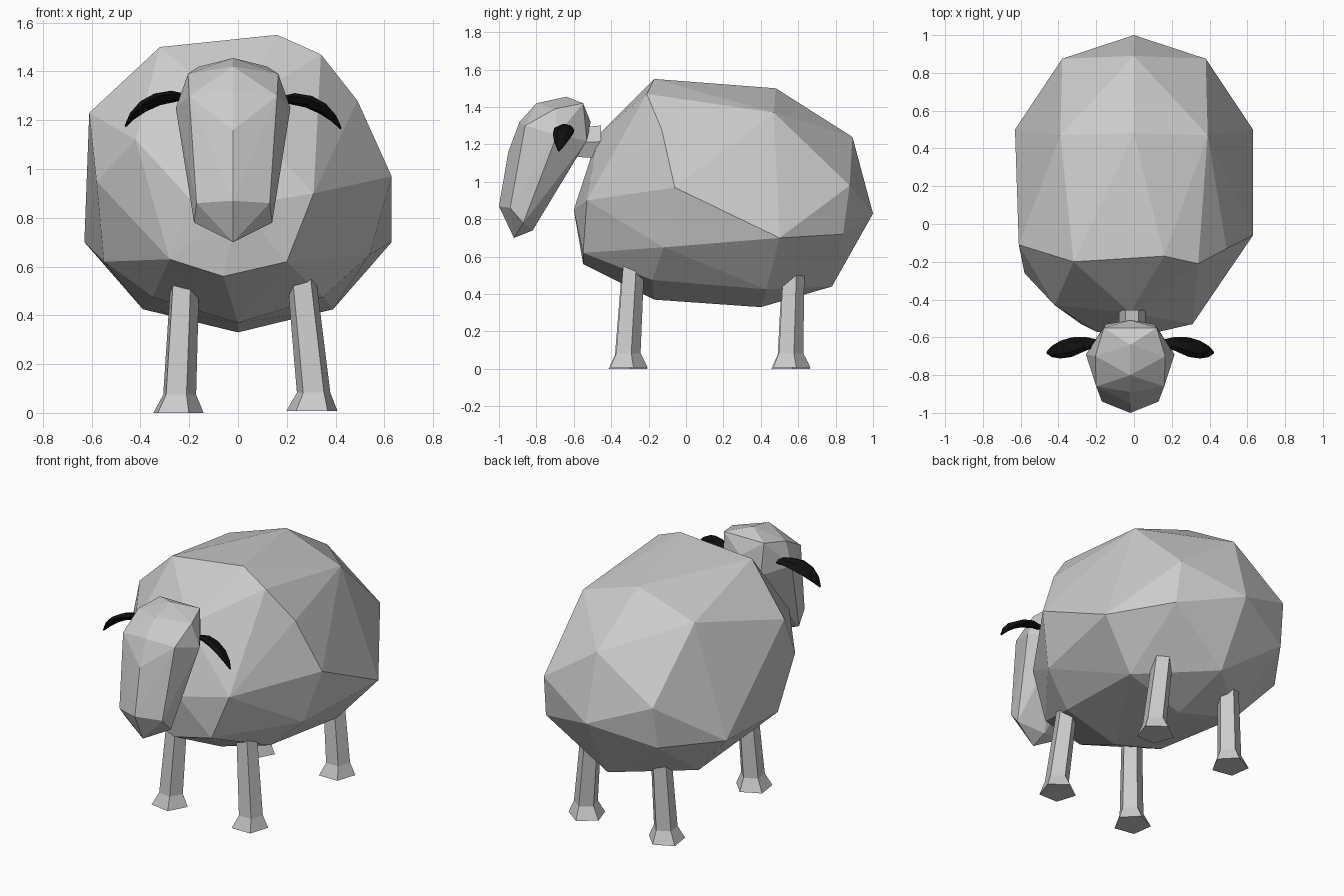
import bpy, bmesh, math
from mathutils import Vector

if "Cube" in bpy.data.objects:
    bpy.data.objects.remove(bpy.data.objects["Cube"])


def finish(name, bm, mat=None):
    bmesh.ops.recalc_face_normals(bm, faces=bm.faces[:])
    me = bpy.data.meshes.new(name)
    bm.to_mesh(me)
    bm.free()
    ob = bpy.data.objects.new(name, me)
    bpy.context.collection.objects.link(ob)
    if mat:
        me.materials.append(mat)
    return ob


def hull(name, points):
    bm = bmesh.new()
    for p in points:
        bm.verts.new(p)
    bmesh.ops.convex_hull(bm, input=bm.verts[:])
    loose = [v for v in bm.verts if not v.link_faces]
    bmesh.ops.delete(bm, geom=loose, context='VERTS')
    return finish(name, bm)


def mirrored(points, cx=0.0):
    out = []
    for x, y, z in points:
        out.append((cx + x, y, z))
        if x:
            out.append((cx - x, y, z))
    return out


def loft(name, rings, mat=None):
    bm = bmesh.new()
    loops = [[bm.verts.new(p) for p in r] for r in rings]
    n = len(rings[0])
    for a, b in zip(loops, loops[1:]):
        for i in range(n):
            j = (i + 1) % n
            bm.faces.new((a[i], a[j], b[j], b[i]))
    bm.faces.new(loops[0])
    bm.faces.new(loops[-1])
    return finish(name, bm, mat)


def ring(centre, u, v, n, turn=0.0):
    c, u, v = Vector(centre), Vector(u), Vector(v)
    angles = [turn + math.tau * i / n for i in range(n)]
    return [c + u * math.cos(a) + v * math.sin(a) for a in angles]


# Faceted woolly body: symmetric rump, irregular chest and shoulders
rump = mirrored([
    (0, 1.0, 0.83), (0, 0.89, 1.24), (0.38, 0.875, 0.98), (0.39, 0.84, 0.72),
    (0, 0.78, 0.44), (0, 0.48, 1.50), (0.39, 0.47, 1.37),
    (0.63, 0.50, 0.70), (0.39, 0.43, 0.425), (0, 0.40, 0.33)])
chest = [
    (0.16, -0.17, 1.55), (0, -0.19, 1.52), (-0.32, -0.20, 1.50),
    (0.34, -0.21, 1.47), (0.49, -0.13, 1.28), (0.63, -0.06, 0.97),
    (0.54, -0.12, 0.65), (0.35, -0.18, 0.475), (0, -0.17, 0.37),
    (-0.35, -0.18, 0.475), (-0.55, -0.13, 0.62),
    (-0.61, -0.11, 1.23), (-0.58, -0.26, 0.95), (-0.42, -0.43, 1.12),
    (-0.02, -0.47, 1.25), (0.31, -0.53, 0.90), (0, -0.60, 0.85),
    (-0.20, -0.57, 0.88), (-0.28, -0.53, 0.63), (-0.06, -0.55, 0.56),
    (0.20, -0.55, 0.62)]
hull("body", rump + chest)

# Wedge shaped head, slightly off centre
HX = -0.02
hull("head", mirrored([
    (0, -0.64, 1.455), (0, -0.80, 1.42), (0, -0.89, 1.32), (0, -0.95, 1.16),
    (0, -1.0, 0.87), (0, -0.92, 0.70), (0, -0.82, 0.74), (0, -0.51, 1.32),
    (0.14, -0.55, 1.42), (0.185, -0.70, 1.39), (0.18, -0.86, 1.30),
    (0.235, -0.69, 1.25), (0.15, -0.94, 0.86), (0.16, -0.87, 0.78),
    (0.13, -0.53, 1.22), (0.12, -0.60, 1.11)], HX))

# Short neck between head and chest
loft("neck", [ring((-0.01, y, z), (0.07, 0, 0), (0, 0, r), 6)
              for y, z, r in ((-0.58, 1.21, 0.09), (-0.455, 1.215, 0.10))])

# Dark drooping ears: centre offset x, y, z, half width, half thickness
black = bpy.data.materials.new("ear_black")
black.diffuse_color = (0.005, 0.005, 0.005, 1)
black.use_nodes = True
black.node_tree.nodes["Principled BSDF"].inputs["Base Color"].default_value = black.diffuse_color
ear = [(0.18, -0.63, 1.285, 0.02, 0.015), (0.24, -0.635, 1.293, 0.038, 0.02),
       (0.31, -0.652, 1.28, 0.052, 0.02), (0.37, -0.665, 1.25, 0.047, 0.018),
       (0.415, -0.675, 1.21, 0.03, 0.012), (0.442, -0.68, 1.17, 0.006, 0.004)]
for side, name in ((-1, "left_ear"), (1, "right_ear")):
    loft(name, [ring((HX + side * x, y, z + (0.006 if side < 0 else -0.004)),
                     (0, w, -0.25 * w), (side * t * 0.7, 0, t), 6)
                for x, y, z, w, t in ear], black)

# Five sided legs with flared feet
for side, tx, bx, z0 in (("left", -0.22, -0.25, 0.0), ("right", 0.26, 0.303, 0.008)):
    for end, ty, by in (("front", -0.285, -0.315), ("rear", 0.572, 0.555)):
        sections = [(tx, ty, 0.56, 0.062), (bx + 0.007, by, z0 + 0.075, 0.072),
                    (bx, by, z0, 0.11)]
        turn = math.radians(90 if side == "right" else 80)
        loft(f"{end}_{side}_leg", [ring((x, y, z), (r, 0, 0), (0, r, 0), 5, turn)
                                   for x, y, z, r in sections])
